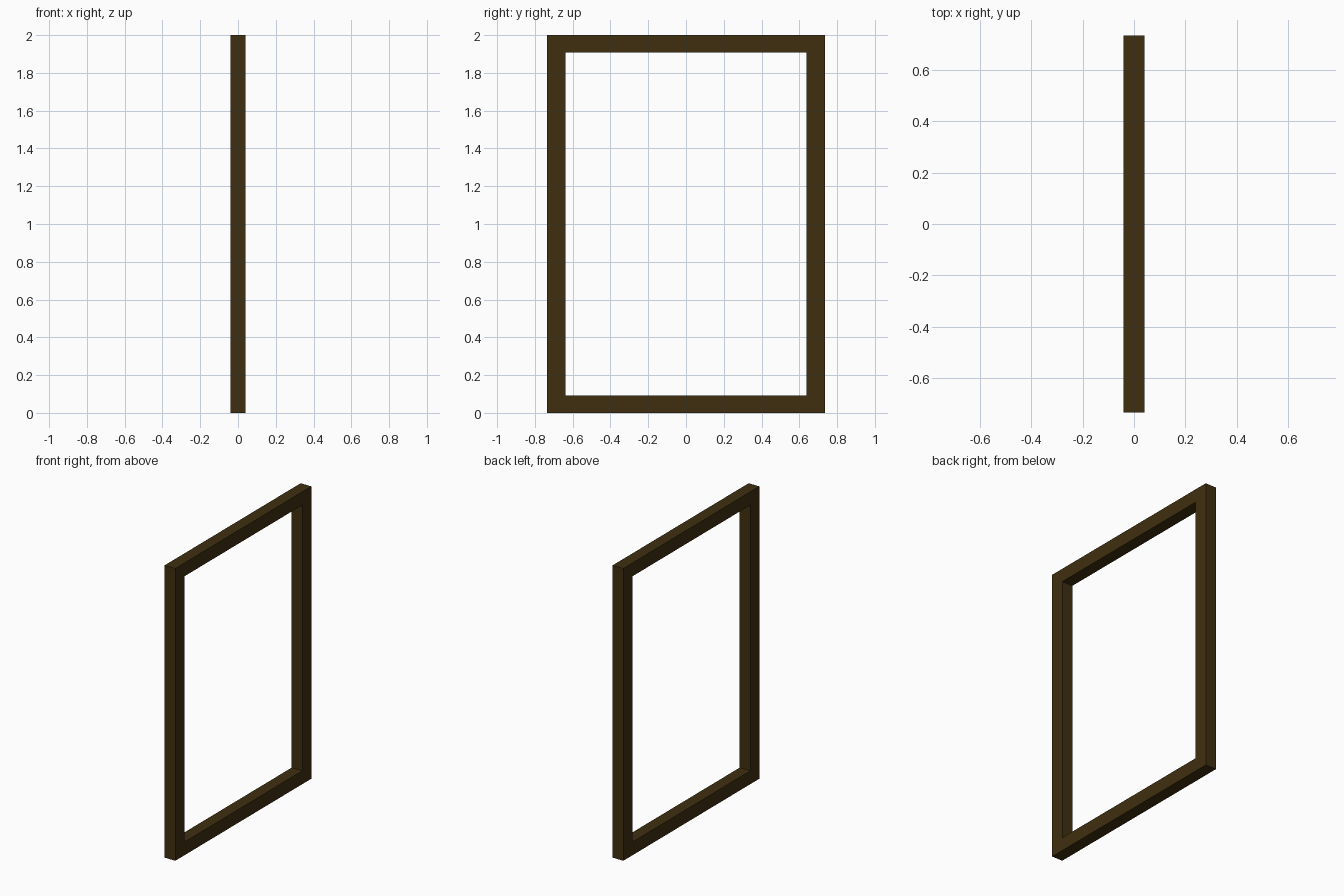
import bpy

if "Cube" in bpy.data.objects:
    bpy.data.objects.remove(bpy.data.objects["Cube"])

# Overall frame size and bar section
DEPTH, WIDTH, HEIGHT = 0.081, 1.47, 2.0
POST, RAIL = 0.097, 0.091

wood = bpy.data.materials.new("dark_wood")
wood.diffuse_color = (0.05, 0.028, 0.005, 1)
wood.use_nodes = True
wood.node_tree.nodes["Principled BSDF"].inputs["Base Color"].default_value = wood.diffuse_color


def bar(name, y, z, size_y, size_z):
    bpy.ops.mesh.primitive_cube_add(size=1, location=(0, y, z))
    ob = bpy.context.object
    ob.name = name
    ob.scale = (DEPTH, size_y, size_z)
    bpy.ops.object.transform_apply(location=False, rotation=False, scale=True)
    ob.data.materials.append(wood)


# Full-width rails at the bottom and top
bar("bottom_rail", 0, RAIL / 2, WIDTH, RAIL)
bar("top_rail", 0, HEIGHT - RAIL / 2, WIDTH, RAIL)

# Upright posts fitted between the rails
for side, name in ((-1, "front_post"), (1, "back_post")):
    bar(name, side * (WIDTH - POST) / 2, HEIGHT / 2, POST, HEIGHT - 2 * RAIL)
